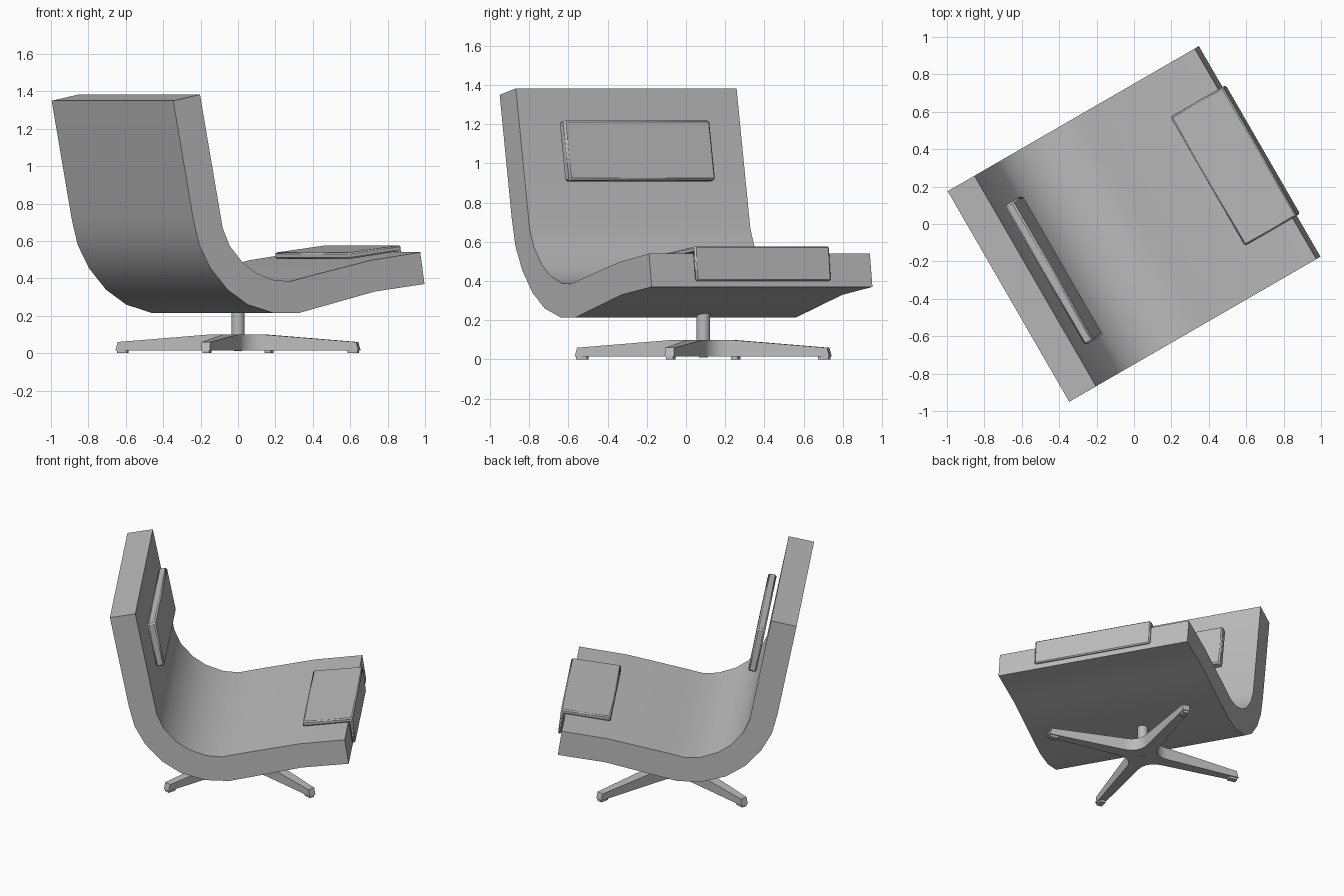
import bpy, bmesh, math
from mathutils import Vector

cube = bpy.data.objects.get("Cube")
if cube:
    bpy.data.objects.remove(cube, do_unlink=True)

TURN = math.radians(30)      # the whole chair is turned on its stand
BASE_Y = 0.088

grey = bpy.data.materials.new("plain grey")
grey.use_nodes = True
colour = (0.5, 0.5, 0.5, 1)
grey.diffuse_color = colour
grey.node_tree.nodes["Principled BSDF"].inputs["Base Color"].default_value = colour


def finish(name, bm, location=(0, 0, 0), bevel=0):
    bmesh.ops.recalc_face_normals(bm, faces=bm.faces)
    mesh = bpy.data.meshes.new(name)
    bm.to_mesh(mesh)
    bm.free()
    mesh.materials.append(grey)
    obj = bpy.data.objects.new(name, mesh)
    bpy.context.collection.objects.link(obj)
    obj.location = location
    obj.rotation_euler.z = TURN
    if bevel:
        mod = obj.modifiers.new("soft_edge", "BEVEL")
        mod.width, mod.segments = bevel, 1
    bpy.ops.object.select_all(action="DESELECT")
    obj.select_set(True)
    bpy.context.view_layer.objects.active = obj
    bpy.ops.object.shade_smooth_by_angle(angle=math.radians(28))
    return obj


def side_prism(name, profile, half_width, bevel=0):
    """Sweep a side profile (depth, height) across the chair's width."""
    bm = bmesh.new()
    face = bm.faces.new([bm.verts.new((u, -half_width, z)) for u, z in profile])
    made = bmesh.ops.extrude_face_region(bm, geom=[face])["geom"]
    moved = [v for v in made if isinstance(v, bmesh.types.BMVert)]
    bmesh.ops.translate(bm, verts=moved, vec=(0, 2 * half_width, 0))
    return finish(name, bm, bevel=bevel)


# Curved one-piece seat and back
under = [(-0.775, 1.35), (-0.652, 0.72), (-0.615, 0.58), (-0.545, 0.455), (-0.44, 0.34),
         (-0.315, 0.26), (-0.156, 0.215), (0, 0.215), (0.47, 0.33), (0.776, 0.37)]
upper = [(0.75, 0.54), (0.445, 0.497), (0.046, 0.408), (-0.05, 0.385), (-0.15, 0.39),
         (-0.265, 0.43), (-0.347, 0.485), (-0.427, 0.575), (-0.47, 0.67), (-0.61, 1.383)]
side_prism("seat_shell", under + upper, 0.65)

# Head cushion, parallel to the back
top, bottom = Vector((-0.553, 1.21)), Vector((-0.493, 0.905))
out = Vector((0.98, 0.193)) * 0.055
side_prism("head_cushion", [top, bottom, bottom + out, top + out], 0.43, bevel=0.01)

# Leg cushion, folded over the front edge of the seat
side_prism("leg_cushion", [(0.455, 0.503), (0.755, 0.545), (0.776, 0.4), (0.797, 0.4),
                           (0.777, 0.578), (0.455, 0.538)], 0.397, bevel=0.008)


# Four-armed base with rounded inner corners
def arm_point(x, y, arm):
    angle = math.pi / 4 + arm * math.pi / 2
    return (x * math.cos(angle) - y * math.sin(angle),
            x * math.sin(angle) + y * math.cos(angle))


ROOT, ROOT_W, FLOOR = 0.15, 0.042, 0.015
fillet = ROOT - ROOT_W
bm = bmesh.new()


def pair(x, y, arm, height, grow=0):
    lower = bm.verts.new((*arm_point(x + grow, y, arm), FLOOR))
    return lower, bm.verts.new((*arm_point(x, y, arm), height))


hub = []
for arm in range(4):
    right, left = pair(ROOT, -ROOT_W, arm, 0.1), pair(ROOT, ROOT_W, arm, 0.1)
    tip_r, tip_l = (pair(0.66, s * 0.024, arm, 0.06, 0.012) for s in (-1, 1))
    for a, b in ((right, tip_r), (tip_r, tip_l), (tip_l, left)):
        bm.faces.new((a[0], b[0], b[1], a[1]))
    for level in (0, 1):
        bm.faces.new((right[level], tip_r[level], tip_l[level], left[level]))
    curve = []
    for i in range(1, 6):
        t = math.pi * 1.5 - i * math.pi / 12
        curve.append(pair(ROOT + fillet * math.cos(t), ROOT + fillet * math.sin(t), arm, 0.1))
    hub += [right, left] + curve
for i, a in enumerate(hub):
    b = hub[(i + 1) % len(hub)]
    if i % 7:                # skip the open arm roots
        bm.faces.new((a[0], b[0], b[1], a[1]))
for level in (0, 1):
    bm.faces.new([p[level] for p in hub])
finish("base_star", bm, (0, BASE_Y, 0))

# Foot pads under the arm tips
bm = bmesh.new()
for arm in range(4):
    x, y = arm_point(0.638, 0, arm)
    pad = bmesh.ops.create_cube(bm, size=1)["verts"]
    bmesh.ops.scale(bm, verts=pad, vec=(0.056, 0.036, 0.02))
    spin = math.pi / 4 + arm * math.pi / 2
    for v in pad:
        px, py = v.co.x, v.co.y
        v.co = (x + px * math.cos(spin) - py * math.sin(spin),
                y + px * math.sin(spin) + py * math.cos(spin), v.co.z + 0.01)
finish("foot_pads", bm, (0, BASE_Y, 0))


# Central stem and the small cap below the hub
def cylinder(name, radius, low, high):
    bm = bmesh.new()
    bmesh.ops.create_cone(bm, cap_ends=True, segments=24, radius1=radius,
                          radius2=radius, depth=high - low)
    finish(name, bm, (0, BASE_Y, (low + high) / 2))


cylinder("stem", 0.035, 0.09, 0.245)
cylinder("hub_cap", 0.022, 0.011, 0.03)
